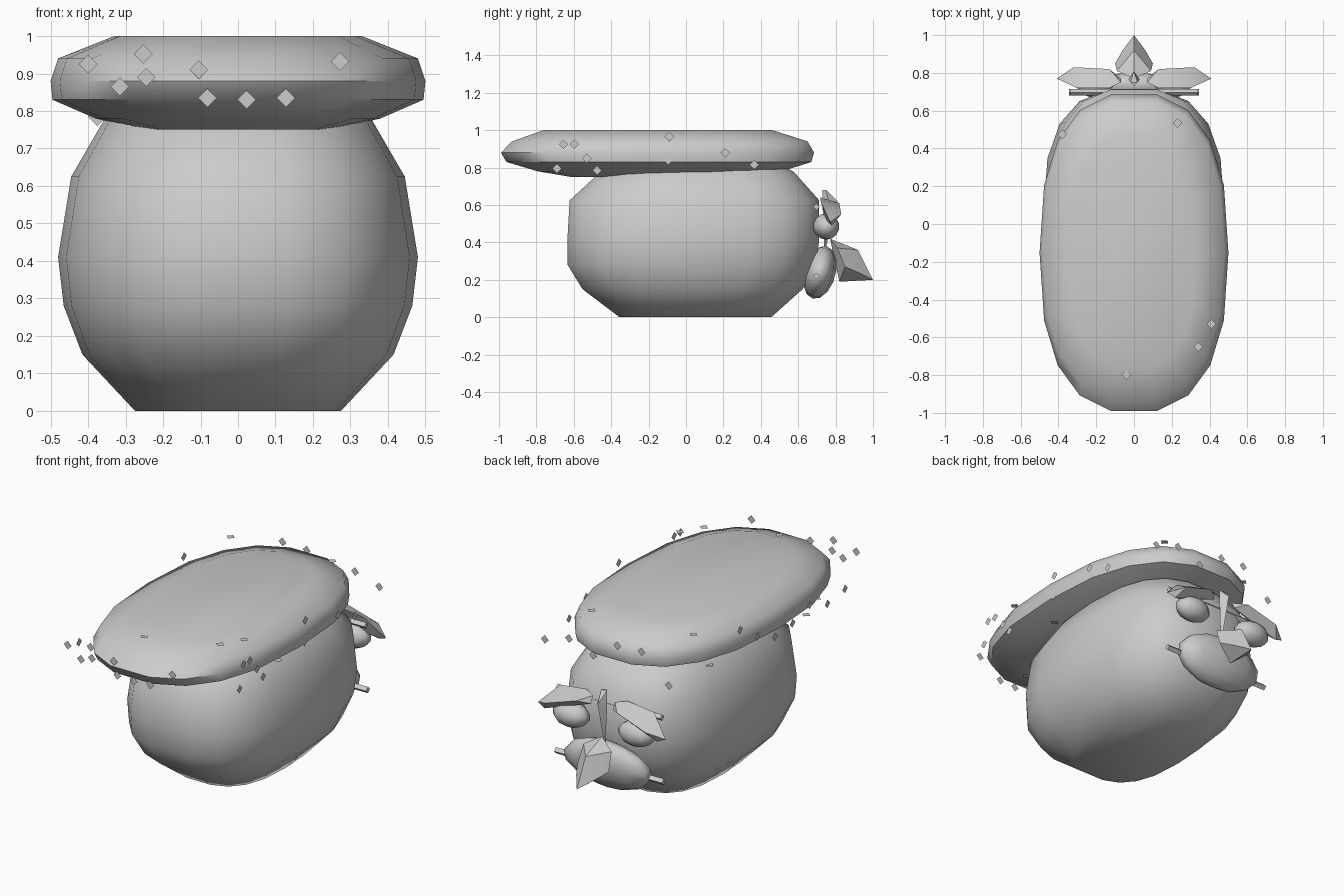
import bpy, bmesh, math, random
from mathutils import Matrix, Vector

if "Cube" in bpy.data.objects:
    bpy.data.objects.remove(bpy.data.objects["Cube"])

random.seed(4)


def finish(name, bm, angle=None):
    bmesh.ops.recalc_face_normals(bm, faces=bm.faces)
    me = bpy.data.meshes.new(name)
    bm.to_mesh(me)
    bm.free()
    ob = bpy.data.objects.new(name, me)
    bpy.context.collection.objects.link(ob)
    if angle:
        bpy.ops.object.select_all(action='DESELECT')
        ob.select_set(True)
        bpy.context.view_layer.objects.active = ob
        bpy.ops.object.shade_smooth_by_angle(angle=math.radians(angle))
    return ob


def loft(name, rings, power, sides=18):
    """Stack of rounded outlines given as (z, half width, y front, y back)."""
    bm = bmesh.new()
    loops = []
    for z, hx, y0, y1 in rings:
        loop = []
        for i in range(sides):
            a = 2 * math.pi * i / sides
            c, s = math.cos(a), math.sin(a)
            x = math.copysign(abs(c) ** (2 / power), c) * hx
            y = math.copysign(abs(s) ** (2 / power), s) * (y1 - y0) / 2 + (y0 + y1) / 2
            loop.append(bm.verts.new((x, y, z)))
        loops.append(loop)
    for a, b in zip(loops, loops[1:]):
        for i in range(sides):
            j = (i + 1) % sides
            bm.faces.new((a[i], a[j], b[j], b[i]))
    bm.faces.new(loops[0])
    bm.faces.new(loops[-1])
    return finish(name, bm, 50)


def hull(name, pts):
    bm = bmesh.new()
    for p in pts:
        bm.verts.new(p)
    bmesh.ops.convex_hull(bm, input=bm.verts)
    return finish(name, bm, 35)


def blob(name, centre, radii, tilt=0):
    bm = bmesh.new()
    m = (Matrix.Translation(centre) @ Matrix.Rotation(tilt, 4, 'X')
         @ Matrix.Diagonal((*radii, 1)))
    bmesh.ops.create_uvsphere(bm, u_segments=10, v_segments=7, radius=1, matrix=m)
    return finish(name, bm, 60)


# rounded body and flat overhanging cap
loft("body", [(0, .275, -.36, .46), (.15, .415, -.56, .63), (.28, .465, -.64, .70),
              (.41, .48, -.642, .72), (.625, .445, -.63, .72),
              (.78, .355, -.46, .58), (.84, .25, -.35, .45)], 2.7)
loft("cap", [(.75, .25, -.62, .36), (.78, .38, -.80, .52), (.83, .495, -.97, .68),
             (.88, .5, -1.0, .695), (.94, .48, -.94, .66), (1.0, .33, -.77, .47)], 2.5)

# back face: snout, eyes, brows, beak, centre spike
blob("snout", (0, .715, .24), (.28, .085, .145), math.radians(-15))
for s, side in ((1, "right"), (-1, "left")):
    blob("eye_" + side, (s * .21, .75, .485), (.11, .07, .07))
    hull("brow_" + side, [(s * x, y, z) for x, y, z in (
        (.07, .75, .63), (.07, .77, .59), (.13, .72, .64), (.13, .82, .61),
        (.30, .72, .62), (.32, .83, .55), (.28, .75, .52), (.36, .78, .49),
        (.41, .77, .51))])
hull("beak", [(0, .77, .42), (0, .92, .36), (0, 1.0, .20), (0, .82, .19),
              (.09, .81, .37), (-.09, .81, .37), (.10, .85, .27), (-.10, .85, .27),
              (.06, .92, .24), (-.06, .92, .24)])
hull("centre_spike", [(0, .74, .34), (.03, .765, .61), (-.03, .765, .61),
                      (0, .73, .60), (0, .81, .62), (.018, .75, .68),
                      (-.018, .75, .68), (0, .73, .68)])

# square cross rods behind the face
for name, z, hx in (("lower_rod", .22, .345), ("upper_rod", .59, .335)):
    hull(name, [(s * hx, .697 + dy, z + dz) for s in (1, -1)
                for dy, dz in ((.018, 0), (-.018, 0), (0, .018), (0, -.018))])

# diamond flakes floating on the planes around the cap
flakes = bmesh.new()


def flake(axis, plane, u, v, r=.025):
    verts = []
    for du, dv in ((r, 0), (0, r), (-r, 0), (0, -r)):
        p = [u + du, v + dv]
        p.insert(axis, plane)
        verts.append(flakes.verts.new(p))
    flakes.faces.new(verts)


for x, z in ((-.40, .925), (-.315, .865), (-.253, .952), (-.245, .89), (-.105, .91),
             (-.082, .835), (.023, .83), (.128, .835), (.272, .932)):
    flake(1, -.988, x, z)
for y, z in ((-.655, .925), (-.597, .925), (-.69, .795), (-.53, .85), (-.475, .785),
             (-.095, .84), (-.09, .965), (.21, .88), (.365, .815)):
    flake(0, .494, y, z)
for x, y in ((-.38, .475), (.23, .535), (.41, -.53), (.34, -.65), (-.04, -.80)):
    flake(2, .999, x, y)
flake(1, .693, -.375, .785)
for i in range(7):
    flake(0, -.494, -.75 + .16 * i, random.uniform(.78, .97))
for i in range(5):
    flake(1, .693, -.2 + .155 * i, random.uniform(.79, .97))
for x, y in ((-.42, -.5), (-.36, .3), (.14, -.75), (.40, -.2), (-.35, -.7)):
    flake(2, .752, x, y)
finish("flakes", flakes)
